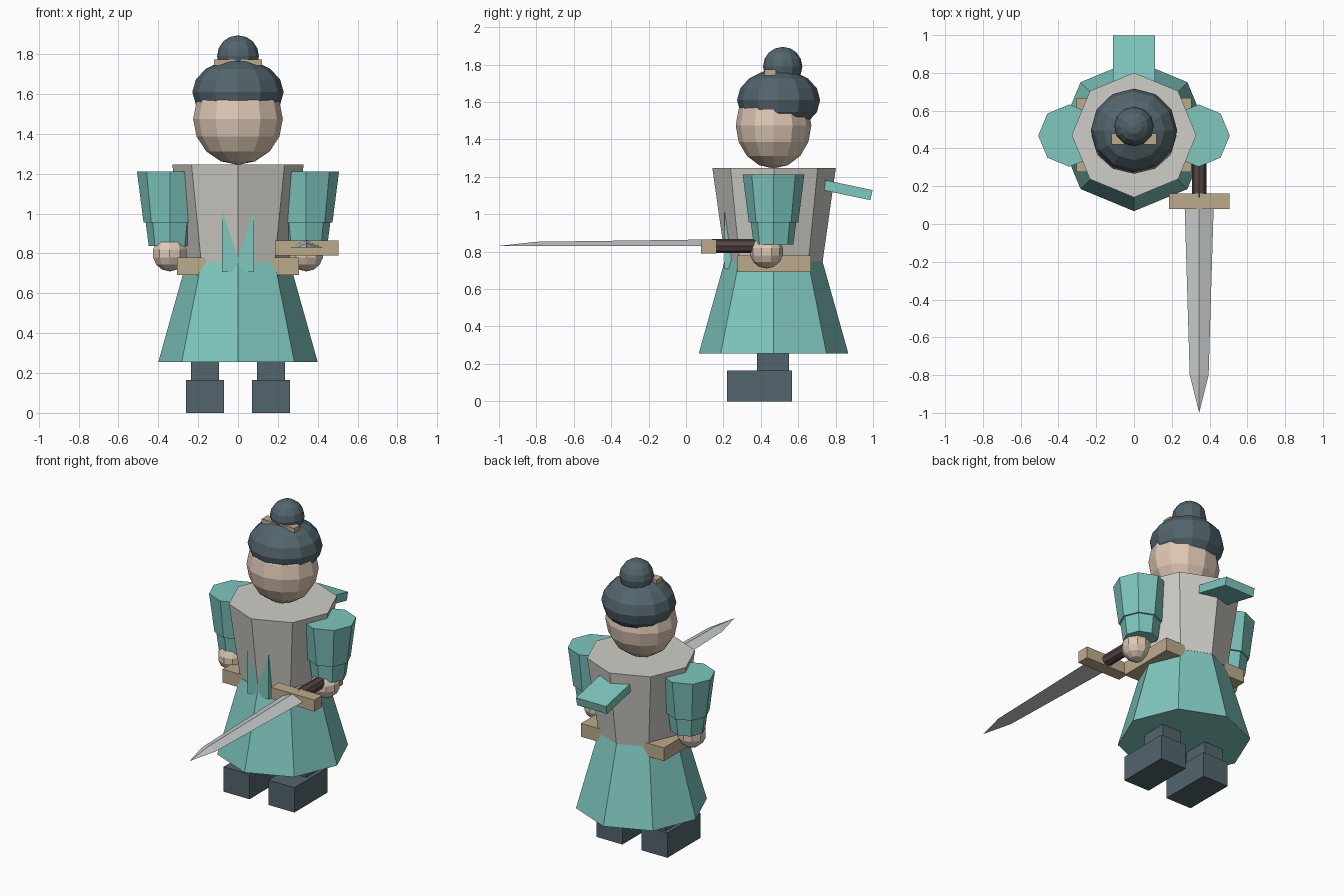
import bpy, bmesh, math
from mathutils import Matrix, Vector

if "Cube" in bpy.data.objects:
    bpy.data.objects.remove(bpy.data.objects["Cube"])


def material(name, rgb):
    m = bpy.data.materials.new(name)
    m.diffuse_color = (*rgb, 1)
    m.use_nodes = True
    m.node_tree.nodes["Principled BSDF"].inputs["Base Color"].default_value = m.diffuse_color
    return m


TEAL = material("teal_cloth", (0.21, 0.57, 0.52))
SKIN = material("skin", (0.73, 0.58, 0.46))
PALE = material("pale_cloth", (0.62, 0.61, 0.57))
DARK = material("dark_slate", (0.085, 0.13, 0.15))
TAN = material("tan", (0.50, 0.41, 0.26))
GRIP = material("grip_brown", (0.09, 0.06, 0.06))
STEEL = material("steel", (0.58, 0.61, 0.61))


def finish(name, bm, mat):
    bmesh.ops.recalc_face_normals(bm, faces=bm.faces)
    me = bpy.data.meshes.new(name)
    bm.to_mesh(me)
    bm.free()
    me.materials.append(mat)
    ob = bpy.data.objects.new(name, me)
    bpy.context.collection.objects.link(ob)
    return ob


def box(name, x, y, z, mat, tilt=0):
    """Box from (min, max) ranges, tilted about its own x axis."""
    bm = bmesh.new()
    centre = Vector([(a + b) / 2 for a, b in (x, y, z)])
    size = [b - a for a, b in (x, y, z)]
    mtx = Matrix.Translation(centre) @ Matrix.Rotation(tilt, 4, 'X') @ Matrix.Diagonal((*size, 1))
    bmesh.ops.create_cube(bm, size=1, matrix=mtx)
    return finish(name, bm, mat)


def cone(name, x, y, z0, z1, r0, r1, mat):
    """Upright eight-sided frustum with corners on the axes."""
    bm = bmesh.new()
    bmesh.ops.create_cone(bm, cap_ends=True, segments=8, radius1=r0, radius2=r1, depth=z1 - z0,
                          matrix=Matrix.Translation((x, y, (z0 + z1) / 2)))
    return finish(name, bm, mat)


def ball(name, centre, radii, mat, seg=12, rings=8):
    bm = bmesh.new()
    bmesh.ops.create_uvsphere(bm, u_segments=seg, v_segments=rings, radius=1,
                              matrix=Matrix.Translation(centre) @ Matrix.Diagonal((*radii, 1)))
    return finish(name, bm, mat)


CY = 0.468  # body axis

# Robe: skirt, torso, belt, front panel, back flap
cone("skirt", 0, CY, 0.255, 0.755, 0.40, 0.26, TEAL)
cone("torso", 0, CY + 0.003, 0.75, 1.247, 0.26, 0.33, PALE)
box("belt", (-0.305, 0.305), (0.275, 0.667), (0.692, 0.78), TAN)
box("front_panel", (-0.08, 0.08), (0.207, 0.28), (0.708, 1.05), TEAL)
box("back_flap", (-0.11, 0.11), (0.685, 0.995), (1.107, 1.162), TEAL, math.radians(-12))

# Head, hair, bun and hairpin
ball("head", (0, CY, 1.475), (0.225, 0.202, 0.23), SKIN)
ball("hair", (0, 0.495, 1.61), (0.229, 0.222, 0.165), DARK)
ball("hair_bun", (0, 0.517, 1.79), (0.105, 0.105, 0.105), DARK)
box("hairpin", (-0.12, 0.12), (0.42, 0.48), (1.743, 1.773), TAN)

# Arms and legs on both sides
for side, s in (("left", -1), ("right", 1)):
    cone(side + "_sleeve", s * 0.342, CY, 0.955, 1.212, 0.132, 0.165, TEAL)
    cone(side + "_cuff", s * 0.342, CY, 0.838, 0.96, 0.106, 0.122, TEAL)
    ball(side + "_hand", (s * 0.343, 0.43, 0.80), (0.09, 0.09, 0.09), SKIN, 10, 7)
    xs = sorted((s * 0.095, s * 0.235))
    box(side + "_leg", xs, (0.38, 0.55), (0.15, 0.42), DARK)
    xs = sorted((s * 0.07, s * 0.26))
    box(side + "_foot", xs, (0.22, 0.567), (0, 0.165), DARK)

# Sword guard and grip
SX = 0.345
box("sword_guard", (SX - 0.16, SX + 0.16), (0.08, 0.162), (0.79, 0.866), TAN)
bm = bmesh.new()
bmesh.ops.create_cone(bm, cap_ends=True, segments=8, radius1=0.038, radius2=0.038, depth=0.26,
                      matrix=Matrix.Translation((SX, 0.27, 0.83)) @ Matrix.Rotation(math.pi / 2, 4, 'X'))
finish("sword_grip", bm, GRIP)

# Blade: triangular sections (y, half width, ridge height) running to a tip
bm = bmesh.new()
base_z = 0.831
sections = [[bm.verts.new((SX + dx, y, z)) for dx, z in ((-w, base_z), (0, base_z + h), (w, base_z))]
            for y, w, h in ((0.10, 0.077, 0.034), (-0.80, 0.050, 0.022))]
tip = bm.verts.new((SX, -1.0, base_z))
bm.faces.new(sections[0])
for i in range(3):
    j = (i + 1) % 3
    bm.faces.new((sections[0][i], sections[0][j], sections[1][j], sections[1][i]))
    bm.faces.new((sections[1][i], sections[1][j], tip))
finish("sword_blade", bm, STEEL)
